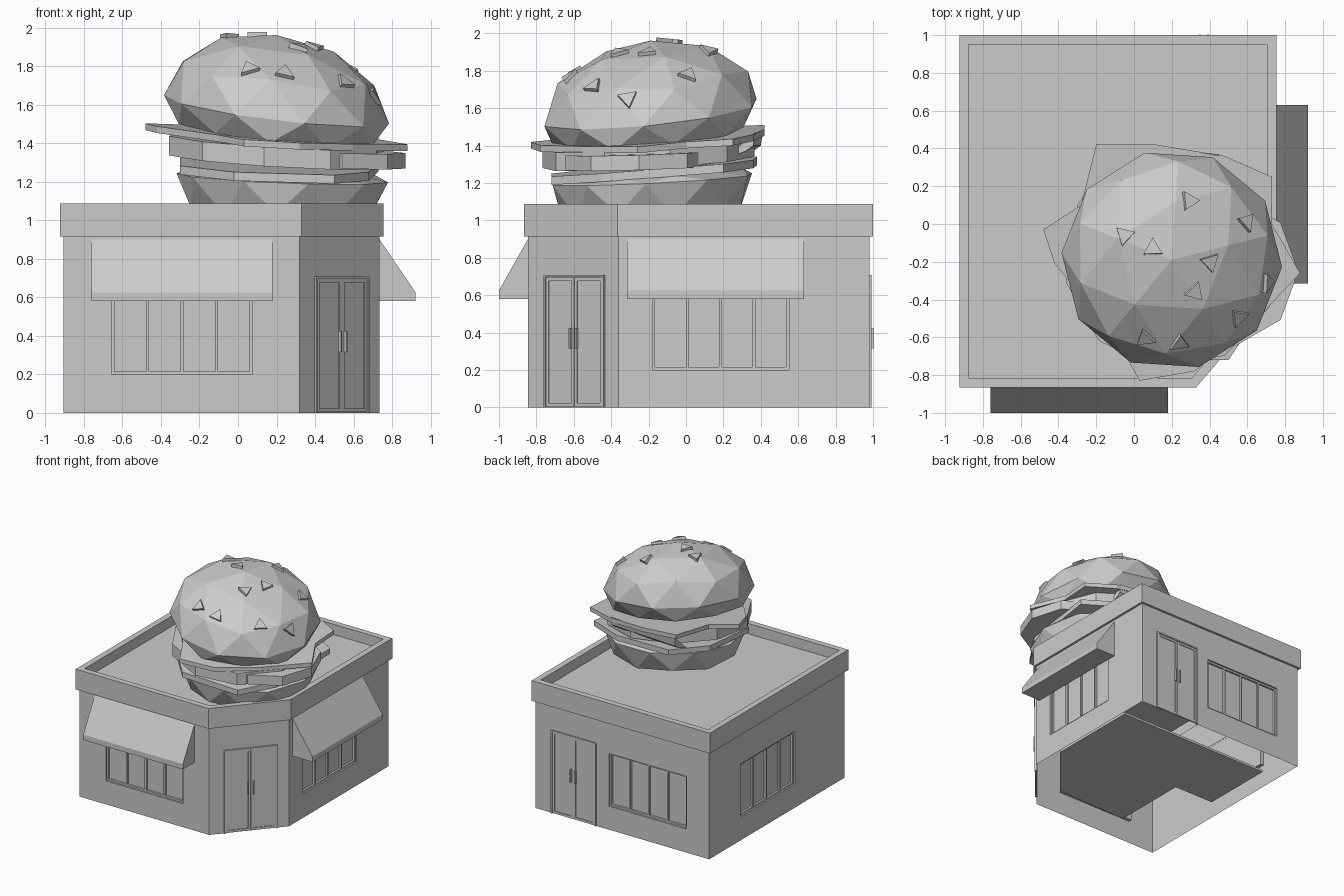
import bpy, bmesh, math
from math import pi, cos, sin
from mathutils import Matrix, Vector
from mathutils.bvhtree import BVHTree

if "Cube" in bpy.data.objects:
    bpy.data.objects.remove(bpy.data.objects["Cube"])


def finish(name, bm, fix=True):
    if fix:
        bmesh.ops.recalc_face_normals(bm, faces=bm.faces)
    me = bpy.data.meshes.new(name)
    bm.to_mesh(me)
    bm.free()
    ob = bpy.data.objects.new(name, me)
    bpy.context.collection.objects.link(ob)
    return ob


def add_box(bm, c, s, m):
    bmesh.ops.create_cube(bm, size=1, matrix=m @ Matrix.Translation(c) @ Matrix.Diagonal((*s, 1)))


def on_wall(x, y, angle):
    """Local frame on a wall: x along it, -y outward."""
    return Matrix.Translation((x, y, 0)) @ Matrix.Rotation(angle, 4, 'Z')


def add_prism(bm, low, high):
    a = [bm.verts.new(p) for p in low]
    b = [bm.verts.new(p) for p in high]
    bm.faces.new(a[::-1])
    bm.faces.new(b)
    for i in range(len(a)):
        j = (i + 1) % len(a)
        bm.faces.new((a[i], a[j], b[j], b[i]))


# Building footprint with the cut-off corner
PLAN = [(-.905, -.845), (.32, -.845), (.735, -.36), (.735, .98), (-.905, .98)]


def offset(d):
    out = []
    for i in range(len(PLAN)):
        a, p, b = Vector(PLAN[i - 1]), Vector(PLAN[i]), Vector(PLAN[(i + 1) % len(PLAN)])
        u, v = (p - a).normalized(), (b - p).normalized()
        n, m = Vector((u.y, -u.x)), Vector((v.y, -v.x))
        out.append(p + (n + m) * d / (1 + n.dot(m)))
    return out


corner_angle = math.atan2(.485, .415)
WINDOWS = {"front": on_wall(-.29, -.845, 0), "right": on_wall(.735, .185, pi / 2),
           "back": on_wall(-.325, .98, pi), "left": on_wall(-.905, .19, -pi / 2)}
DOORS = {"corner": on_wall(.535, -.594, corner_angle), "back": on_wall(.37, .98, pi)}
WW, WZ0, WZ1 = .73, .2, .65

# Walls with window recesses, open underneath
bm = bmesh.new()
add_prism(bm, [(x, y, 0) for x, y in PLAN], [(x, y, .95) for x, y in PLAN])
walls = finish("walls", bm)
bm = bmesh.new()
for m in WINDOWS.values():
    add_box(bm, (0, 0, (WZ0 + WZ1) / 2), (WW, .06, WZ1 - WZ0), m)
cutter = finish("window_cutter", bm)
cutter.hide_render = True
mod = walls.modifiers.new("recess", 'BOOLEAN')
mod.operation, mod.object, mod.solver = 'DIFFERENCE', cutter, 'EXACT'
bpy.context.view_layer.objects.active = walls
bpy.ops.object.modifier_apply(modifier=mod.name)
bpy.data.objects.remove(cutter)
bm = bmesh.new()
bm.from_mesh(walls.data)
caps = [f for f in bm.faces if abs(f.normal.z) > .9 and (f.calc_center_median().z < .01
                                                        or f.calc_center_median().z > .9)]
bmesh.ops.delete(bm, geom=caps, context='FACES')
bm.to_mesh(walls.data)
bm.free()

# Parapet and roof deck
bm = bmesh.new()
rings = [[bm.verts.new((p.x, p.y, z)) for p in offset(d)]
         for d, z in ((0, .915), (.02, .915), (.02, 1.088), (-.03, 1.088), (-.03, 1.0))]
for r, s in zip(rings, rings[1:]):
    for i in range(5):
        j = (i + 1) % 5
        bm.faces.new((r[i], r[j], s[j], s[i]))
bm.faces.new(rings[-1])
finish("roof_and_parapet", bm)

# Inner floor slab seen from below
bm = bmesh.new()
floor = [(-.4, -.62), (.28, -.6), (.68, -.12), (.68, .69), (-.78, .69), (-.78, .05), (-.4, .05)]
add_prism(bm, [(x, y, .03) for x, y in floor], [(x, y, .05) for x, y in floor])
finish("floor_slab", bm)

# Window frames and mullions
for side, m in WINDOWS.items():
    bm = bmesh.new()
    for i in range(5):
        add_box(bm, ((i - 2) * (WW - .015) / 4, .022, (WZ0 + WZ1) / 2), (.015, .018, WZ1 - WZ0), m)
    for z in (WZ0 + .0075, WZ1 - .0075):
        add_box(bm, (0, .022, z), (WW, .018, .015), m)
    finish(side + "_window_frame", bm)

# Double doors: frame, leaf borders and handles
for side, m in DOORS.items():
    bm = bmesh.new()
    for x in (-.206, .206):
        add_box(bm, (x, -.002, .354), (.012, .02, .708), m)
    add_box(bm, (0, -.002, .702), (.4, .02, .012), m)
    for leaf in (-.1, .1):
        for x in (-.09, .09):
            add_box(bm, (leaf + x, 0, .35), (.018, .012, .69), m)
        for z in (.014, .686):
            add_box(bm, (leaf, 0, z), (.162, .012, .018), m)
    add_box(bm, (.022, -.014, .37), (.01, .016, .11), m)
    add_box(bm, (-.022, -.014, .37), (.01, .016, .11), m)
    finish(side + "_double_door", bm)

# Awnings
for side, m, w, d in (("front", on_wall(-.29, -.845, 0), .94, .155),
                      ("right", on_wall(.735, .158, pi / 2), .945, .187)):
    prof = [(0, .9), (-d, .625), (-d, .58), (0, .58)]
    bm = bmesh.new()
    add_prism(bm, [m @ Vector((-w / 2, y, z)) for y, z in prof],
              [m @ Vector((w / 2, y, z)) for y, z in prof])
    finish(side + "_awning", bm)


# Burger sign: every layer leans toward the corner
def lean(x, y, gx, gy):
    return gx * (x - .2) + gy * (y + .2)


def bun(name, c, r, up, down, limit, gx, gy):
    bm = bmesh.new()
    bmesh.ops.create_icosphere(bm, subdivisions=2, radius=1, matrix=Matrix.Rotation(.25, 4, 'Z'))
    for v in bm.verts:
        x, y = c[0] + v.co.x * r, c[1] + v.co.y * r
        z = v.co.z * (up if v.co.z > 0 else down)
        v.co = (x, y, c[2] + max(limit[0], min(limit[1], z)) + lean(x, y, gx, gy))
    return finish(name, bm)


def slab(name, pts, z, t, gx, gy):
    bm = bmesh.new()
    low = [(x, y, z + lean(x, y, gx, gy)) for x, y in pts]
    add_prism(bm, low, [(x, y, h + t) for x, y, h in low])
    bmesh.ops.triangulate(bm, faces=[f for f in bm.faces if len(f.verts) > 4])
    return finish(name, bm)


def disc(cx, cy, r, n, turn=0):
    return [(cx + r * cos(turn + 2 * pi * i / n), cy + r * sin(turn + 2 * pi * i / n)) for i in range(n)]


bun("bottom_bun", (.23, -.18, 1.22), .55, .3, .36, (-.215, .03), -.04, .05)
slab("lower_lettuce", [(-.3, -.42), (-.02, -.72), (.5, -.72), (.68, -.45), (.73, .2),
                       (.4, .36), (-.1, .38), (-.3, .1)], 1.24, .045, -.03, .08)
slab("tomato_slice", disc(.47, -.25, .4, 9), 1.29, .08, -.03, .03)
slab("patty", disc(.2, -.2, .57, 10, .2), 1.31, .1, -.06, .06)
slab("top_lettuce", [(-.48, -.03), (-.42, -.21), (-.1, -.6), (.03, -.83), (.32, -.78), (.6, -.56), (.88, -.26),
                     (.73, .0), (.73, .25), (.48, .36), (.12, .42), (-.2, .42), (-.28, .1)], 1.41, .035, -.07, .06)

# Folded flap of lettuce at the back
bm = bmesh.new()
flap = [(.23, 1.32), (.25, 1.33), (.38, 1.45), (.41, 1.47), (.4, 1.4), (.36, 1.37)]
add_prism(bm, [(-.18, y, z) for y, z in flap], [(.45, y - .04, z) for y, z in flap])
finish("lettuce_flap", bm)

top = bun("top_bun", (.2, -.19, 1.575), .585, .385, .3, (-.125, 1), -.12, .1)

# Triangular seeds laid on the top bun
bm = bmesh.new()
bm.from_mesh(top.data)
tree = BVHTree.FromBMesh(bm)
bm.free()
SEEDS = [(.29, .12), (-.05, -.06), (.1, -.13), (.4, -.2), (.59, .01), (.32, -.36),
         (.55, -.49), (.7, -.31), (.06, -.6), (.24, -.625)]
bm = bmesh.new()
for i, (x, y) in enumerate(SEEDS):
    p, n, _, _ = tree.ray_cast(Vector((x, y, 3)), Vector((0, 0, -1)))
    if p is None:
        continue
    m = Matrix.Translation(p) @ n.to_track_quat('Z', 'Y').to_matrix().to_4x4()
    tri = disc(0, 0, .058, 3, i * 1.3)
    add_prism(bm, [m @ Vector((a, b, -.01)) for a, b in tri],
              [m @ Vector((a, b, .02)) for a, b in tri])
finish("seeds", bm)
